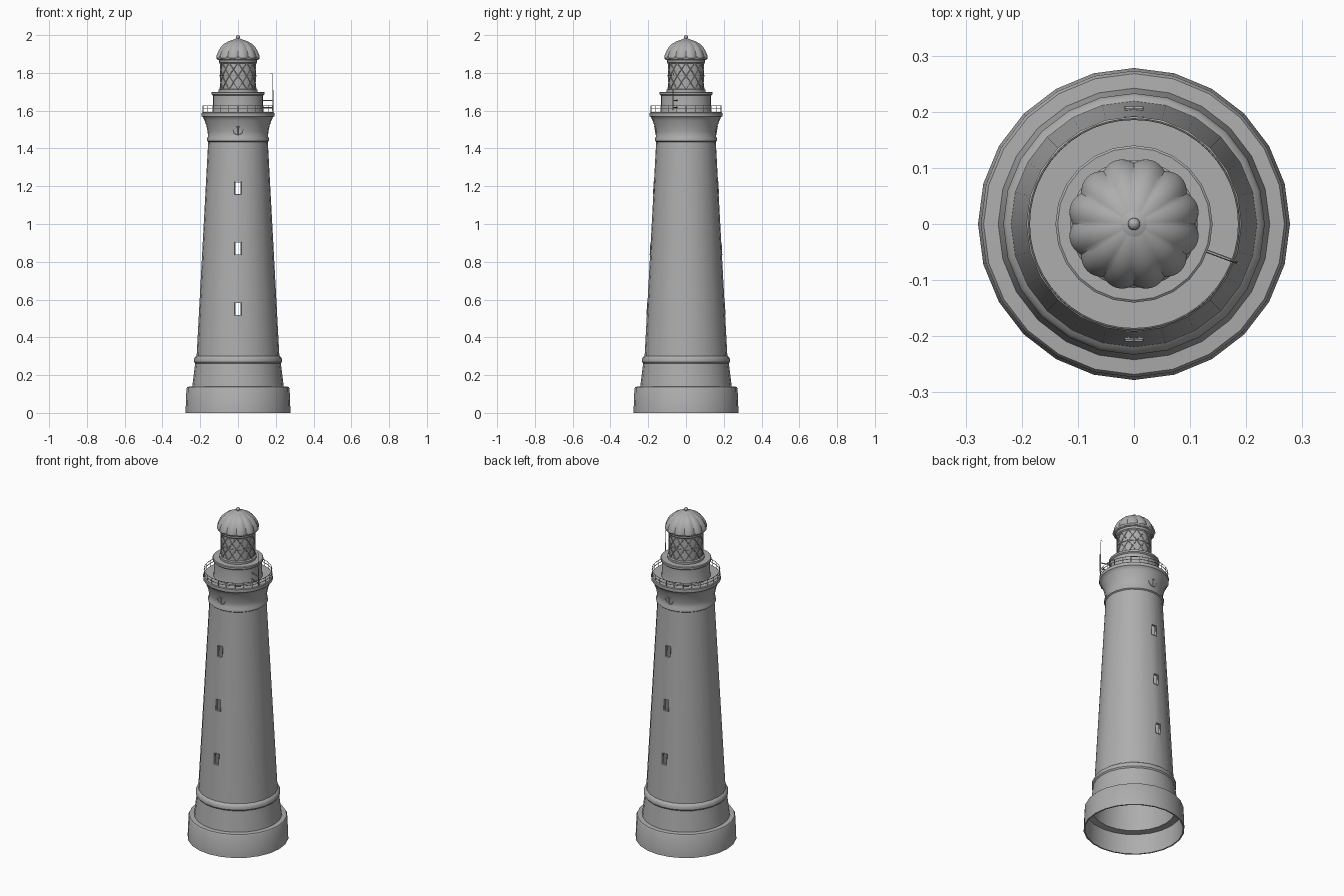
import bpy, bmesh, math
from mathutils import Vector

if "Cube" in bpy.data.objects:
    bpy.data.objects.remove(bpy.data.objects["Cube"])

SEG = 24
grey = bpy.data.materials.new("stone grey")
grey.diffuse_color = (0.42, 0.42, 0.42, 1)
grey.use_nodes = True
grey.node_tree.nodes["Principled BSDF"].inputs["Base Color"].default_value = grey.diffuse_color


def finish(name, mesh, angle=35):
    ob = bpy.data.objects.new(name, mesh)
    bpy.context.collection.objects.link(ob)
    mesh.materials.clear()
    mesh.materials.append(grey)
    bpy.ops.object.select_all(action='DESELECT')
    ob.select_set(True)
    bpy.context.view_layer.objects.active = ob
    bpy.ops.object.shade_smooth_by_angle(angle=math.radians(angle))
    return ob


def lathe_mesh(name, profile, seg=SEG, closed=False, wave=None):
    """Spin (radius, z) points round the z axis."""
    bm = bmesh.new()
    rows = []
    for r, z in profile:
        row = []
        for i in range(seg):
            a = 2 * math.pi * i / seg
            k = r * (wave(a) if wave else 1)
            row.append(bm.verts.new((k * math.cos(a), k * math.sin(a), z)))
        rows.append(row)
    pairs = list(zip(rows, rows[1:]))
    if closed:
        pairs.append((rows[-1], rows[0]))
    for lo, hi in pairs:
        for i in range(seg):
            j = (i + 1) % seg
            bm.faces.new((lo[i], lo[j], hi[j], hi[i]))
    bmesh.ops.remove_doubles(bm, verts=bm.verts, dist=1e-5)
    bmesh.ops.recalc_face_normals(bm, faces=bm.faces)
    me = bpy.data.meshes.new(name)
    bm.to_mesh(me)
    bm.free()
    return me


def lathe(name, profile, **kw):
    return finish(name, lathe_mesh(name, profile, **kw))


def evaluated_mesh(ob):
    dg = bpy.context.evaluated_depsgraph_get()
    return bpy.data.meshes.new_from_object(ob.evaluated_get(dg))


def tubes(name, paths, radius, res=1):
    """Thin bars along (points, cyclic) paths, joined in one mesh."""
    cu = bpy.data.curves.new(name, 'CURVE')
    cu.dimensions = '3D'
    cu.bevel_depth = radius
    cu.bevel_resolution = res
    cu.use_fill_caps = True
    for pts, cyclic in paths:
        sp = cu.splines.new('POLY')
        sp.points.add(len(pts) - 1)
        for p, co in zip(sp.points, pts):
            p.co = (*co, 1)
        sp.use_cyclic_u = cyclic
    tmp = bpy.data.objects.new(name + "_path", cu)
    bpy.context.collection.objects.link(tmp)
    me = evaluated_mesh(tmp)
    bpy.data.objects.remove(tmp)
    return finish(name, me, 50)


def polar(r, a, z):
    return (r * math.cos(a), r * math.sin(a), z)


def ring(r, z, n=48):
    return ([polar(r, 2 * math.pi * i / n, z) for i in range(n)], True)


# Tower: hollow shell, open at the foot, closed by the gallery deck
outer = [(.278, 0), (.273, .13), (.268, .138), (.242, .14), (.227, .262), (.233, .27),
         (.233, .285), (.228, .295), (.219, .302), (.158, 1.435), (.165, 1.44),
         (.165, 1.452), (.159, 1.462), (.161, 1.49), (.167, 1.52), (.178, 1.55),
         (.185, 1.565), (.192, 1.57), (.192, 1.588), (.188, 1.592), (0, 1.592)]
inner = [(0, 1.56), (.15, 1.56), (.148, 1.44), (.209, .30), (.23, .125), (.266, .12), (.27, 0)]
tower = finish("tower", lathe_mesh("tower", inner + outer))

# Three windows cut straight through front and back
WINDOWS = (.55, .87, 1.19)
bm = bmesh.new()
for z in WINDOWS:
    res = bmesh.ops.create_cube(bm, size=1)
    for v in res['verts']:
        v.co = Vector((v.co.x * .028, v.co.y * .8, v.co.z * .062 + z))
cut_me = bpy.data.meshes.new("window_cutter")
bm.to_mesh(cut_me)
bm.free()
cutter = bpy.data.objects.new("window_cutter", cut_me)
cutter.hide_render = True
bpy.context.collection.objects.link(cutter)
mod = tower.modifiers.new("windows", 'BOOLEAN')
mod.operation = 'DIFFERENCE'
mod.solver = 'EXACT'
mod.object = cutter
cut = evaluated_mesh(tower)
bpy.data.objects.remove(cutter)
bpy.data.objects.remove(tower)
finish("tower", cut)


def wall(z):
    for (r0, z0), (r1, z1) in zip(outer, outer[1:]):
        if z0 <= z <= z1 and z1 > z0:
            return r0 + (r1 - r0) * (z - z0) / (z1 - z0)
    return .16


# Window frames and anchor emblems on both faces
frames, anchors = [], []
for s in (-1, 1):
    for z in WINDOWS:
        frames.append(([(x, s * wall(z + dz), z + dz) for x, dz in
                        ((-.016, -.033), (.016, -.033), (.016, .033), (-.016, .033))], True))

    def on(x, z, s=s):
        return (x, s * math.sqrt(max(wall(z) ** 2 - x * x, 0)), z)
    anchors.append(([on(.026 * math.cos(a), 1.50 + .026 * math.sin(a)) for a in
                     [math.pi + math.pi * i / 10 for i in range(11)]], False))
    anchors.append(([on(0, 1.474), on(0, 1.49), on(0, 1.52)], False))
    anchors.append(([on(-.01, 1.513), on(0, 1.513), on(.01, 1.513)], False))
tubes("window_frames", frames, .002)
tubes("anchor_emblems", anchors, .0025)

# Watch room below the lantern
lathe("watch_room", [(.137, 1.59), (.133, 1.605), (.133, 1.68), (.14, 1.686),
                     (.14, 1.697), (.136, 1.70), (0, 1.70)])

# Lantern with its sill and head rings
lathe("lantern_glazing", [(.093, 1.70), (.093, 1.87)])
lathe("lantern_sill", [(.102, 1.70), (.102, 1.712), (.093, 1.716)])
lathe("lantern_head", [(.093, 1.85), (.100, 1.856), (.102, 1.868), (.112, 1.872),
                       (.114, 1.882), (.108, 1.888), (0, 1.888)])

# Diagonal glazing bars
bars = [ring(.095, 1.785), ring(.105, 1.80)]
N = 12
for k in range(N):
    for d in (-1, 1):
        bars.append(([polar(.0945, 2 * math.pi * k / N + d * math.radians(60) * t / 8,
                            1.714 + .14 * t / 8) for t in range(9)], False))
tubes("lantern_lattice", bars[:1] + bars[2:], .0025)

# Ribbed dome: twelve gores
lathe("dome", [(.112, 1.872), (.118, 1.880), (.116, 1.892), (.108, 1.913), (.094, 1.936),
               (.074, 1.955), (.05, 1.968), (.024, 1.976), (0, 1.978)], seg=96,
      wave=lambda a: .93 + .07 * abs(math.sin(6 * a)))

# Finial: collar and ball
ball = [(.011 * math.sin(math.pi * i / 8), 1.989 - .011 * math.cos(math.pi * i / 8))
        for i in range(9)]
lathe("finial_collar", [(.024, 1.966), (.023, 1.976), (.012, 1.981), (0, 1.982)], seg=16)
lathe("finial_ball", ball, seg=16)

# Gallery railing
rail = [ring(.187, 1.609), ring(.187, 1.626)]
for k in range(SEG):
    a = 2 * math.pi * k / SEG
    rail.append(([polar(.187, a, 1.59), polar(.187, a, 1.626)], False))
tubes("gallery_railing", rail, .0017)

# Mast bracketed to the watch room, with a hooked top
dirn = math.atan2(-.07, .188)
mast = [([polar(.197, dirn, z) for z in (1.60, 1.66, 1.71)], False)]
for z in (1.617, 1.655):
    mast.append(([polar(.13, dirn, z), polar(.199, dirn, z)], False))
tubes("mast_bracket", mast, .003)
hook = [polar(.197, dirn, 1.71), polar(.197, dirn, 1.785), polar(.195, dirn, 1.795),
        polar(.190, dirn, 1.799), polar(.184, dirn, 1.795)]
tubes("mast_aerial", [(hook, False)], .0013)
